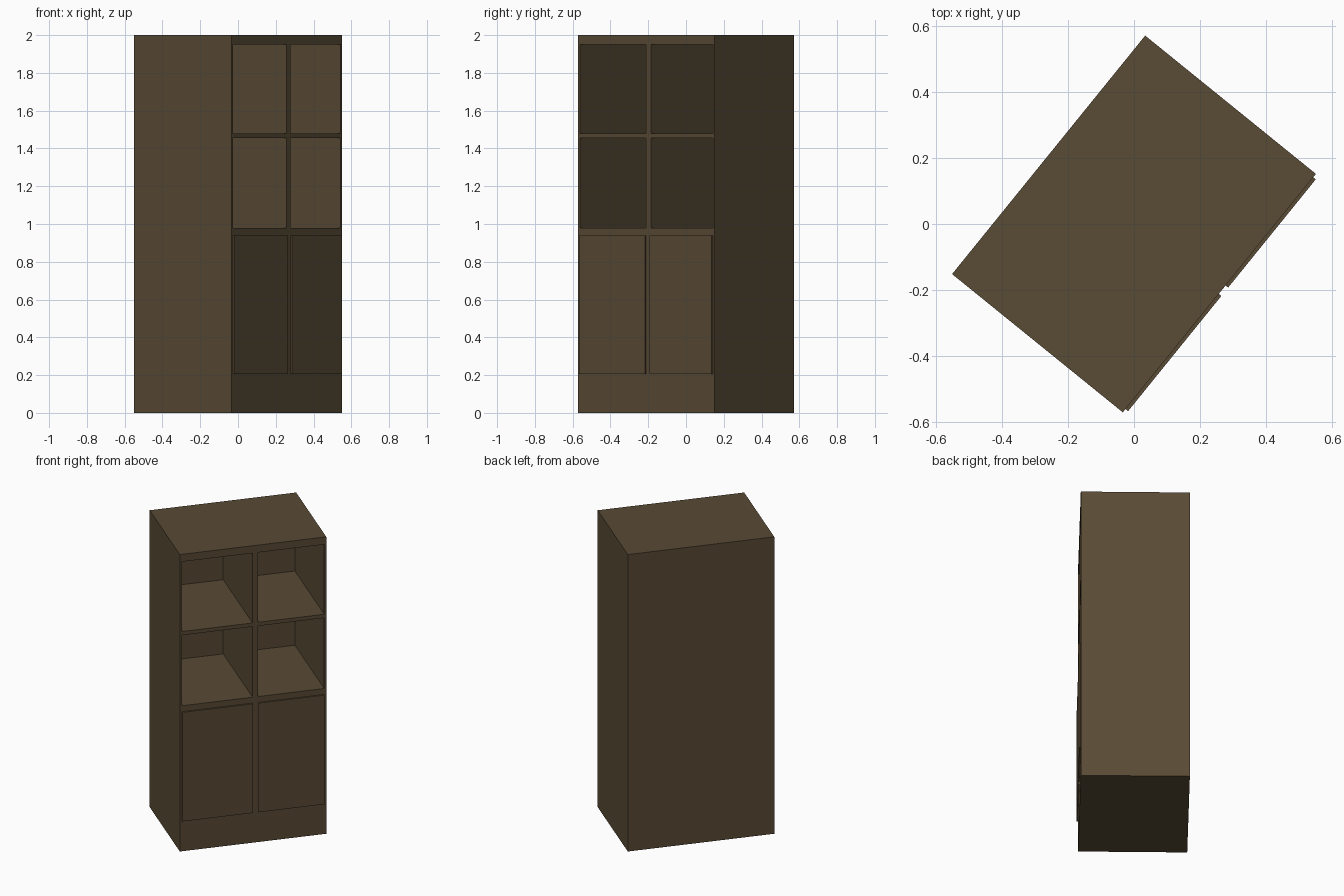
import bpy, bmesh, math

if "Cube" in bpy.data.objects:
    bpy.data.objects.remove(bpy.data.objects["Cube"])

W, D, H = 0.93, 0.666, 2.0
YAW = math.radians(51)
COLS = [(-0.452, -0.003), (0.03, 0.452)]      # left and right bays
ROWS = [(0.98, 1.455), (1.48, 1.95)]          # open compartments
DOOR_Z = (0.205, 0.94)
POCKET, DOOR_T = 0.65, 0.01

wood = bpy.data.materials.new("dark_wood")
wood.diffuse_color = (0.10, 0.07, 0.035, 1)
wood.use_nodes = True
wood.node_tree.nodes["Principled BSDF"].inputs["Base Color"].default_value = wood.diffuse_color


def box(bm, lo, hi):
    verts = bmesh.ops.create_cube(bm, size=1)["verts"]
    for v in verts:
        v.co = [l if c < 0 else h for c, l, h in zip(v.co, lo, hi)]


def add_object(name, bm):
    bmesh.ops.recalc_face_normals(bm, faces=bm.faces)
    mesh = bpy.data.meshes.new(name)
    bm.to_mesh(mesh)
    bm.free()
    mesh.materials.append(wood)
    obj = bpy.data.objects.new(name, mesh)
    obj.rotation_euler.z = YAW
    bpy.context.collection.objects.link(obj)
    return obj


# Cabinet body: sliced box with four compartments pushed in from the front
bm = bmesh.new()
box(bm, (-W / 2, -D / 2, 0), (W / 2, D / 2, H))
cuts = [((x, 0, 0), (1, 0, 0)) for col in COLS for x in col]
cuts += [((0, 0, z), (0, 0, 1)) for row in ROWS for z in row]
for co, no in cuts:
    bmesh.ops.bisect_plane(bm, geom=bm.verts[:] + bm.edges[:] + bm.faces[:],
                           plane_co=co, plane_no=no)
bm.normal_update()


def is_opening(face):
    c = face.calc_center_median()
    return (face.normal.y < -0.9
            and any(a < c.x < b for a, b in COLS)
            and any(a < c.z < b for a, b in ROWS))


openings = [f for f in bm.faces if is_opening(f)]
bmesh.ops.inset_individual(bm, faces=openings, thickness=0, depth=-POCKET)
add_object("cabinet_body", bm)

# Pair of thin doors on the lower front
for side, (x0, x1) in zip(("left", "right"), COLS):
    bm = bmesh.new()
    box(bm, (x0, -D / 2 - DOOR_T, DOOR_Z[0]), (x1, -D / 2, DOOR_Z[1]))
    add_object(side + "_door", bm)
